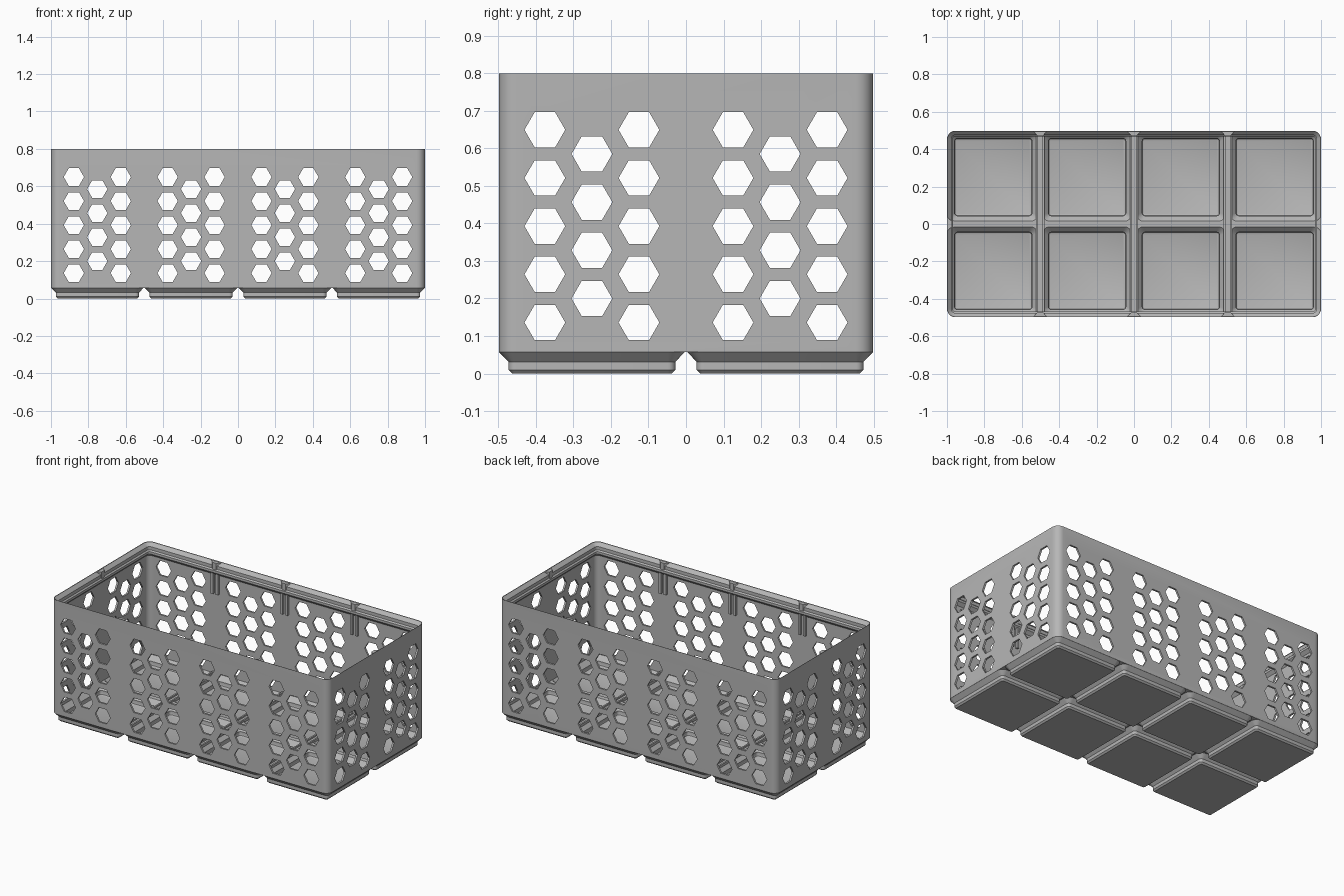
import bpy, bmesh
from math import cos, sin, pi

cube = bpy.data.objects.get("Cube")
if cube:
    bpy.data.objects.remove(cube, do_unlink=True)

grey = bpy.data.materials.new("plain grey")
grey.use_nodes = True
colour = (0.47, 0.47, 0.47, 1)
grey.diffuse_color = colour
grey.node_tree.nodes["Principled BSDF"].inputs["Base Color"].default_value = colour

HX, HY, PITCH, BASE, TOP = 1.0, 0.4985, 0.5015, 0.057, 0.8
CELLS_X = [PITCH * (i - 1.5) for i in range(4)]
CELLS_Y = [PITCH * (i - 0.5) for i in range(2)]
CELLS = [(x, y) for x in CELLS_X for y in CELLS_Y]


def finish(bm, name):
    bmesh.ops.recalc_face_normals(bm, faces=bm.faces)
    mesh = bpy.data.meshes.new(name)
    bm.to_mesh(mesh)
    bm.free()
    mesh.materials.append(grey)
    obj = bpy.data.objects.new(name, mesh)
    bpy.context.collection.objects.link(obj)
    return obj


def skin(bm, rings):
    """Join closed rings of points into a capped solid."""
    loops = [[bm.verts.new(p) for p in ring] for ring in rings]
    for a, b in zip(loops, loops[1:]):
        for i in range(len(a)):
            j = (i + 1) % len(a)
            bm.faces.new((a[i], a[j], b[j], b[i]))
    bm.faces.new(loops[0][::-1])
    bm.faces.new(loops[-1])


def rounded(cx, cy, hx, hy, r, z, steps=6):
    points = []
    for q, (sx, sy) in enumerate([(1, 1), (-1, 1), (-1, -1), (1, -1)]):
        for k in range(steps + 1):
            a = (q + k / steps) * pi / 2
            points.append((cx + sx * (hx - r) + r * cos(a),
                           cy + sy * (hy - r) + r * sin(a), z))
    return points


def cell_solids(name, profile):
    """One lofted square solid per grid cell; profile is (z, half, radius)."""
    bm = bmesh.new()
    for x, y in CELLS:
        skin(bm, [rounded(x, y, h, h, r, z) for z, h, r in profile])
    return finish(bm, name)


def tray_solid(name, profile):
    """Lofted full-size solid; profile is (z, inset, radius)."""
    bm = bmesh.new()
    skin(bm, [rounded(0, 0, HX - i, HY - i, r, z) for z, i, r in profile])
    return finish(bm, name)


def hex_cutter(name, centres, along_x):
    """Hexagonal prisms passing through both opposite walls."""
    bm = bmesh.new()
    for c in centres:
        for dc, rows, z0 in ((-0.1254, 5, 0.136), (0, 4, 0.2), (0.1254, 5, 0.136)):
            for row in range(rows):
                z = z0 + 0.1284 * row
                pts = [(c + dc + 0.0543 * cos(k * pi / 3), z + 0.0543 * sin(k * pi / 3))
                       for k in range(6)]
                skin(bm, [[(e, u, w) if along_x else (u, e, w) for u, w in pts]
                          for e in (-1.3, 1.3)])
    return finish(bm, name)


def combine(target, tool, operation):
    mod = target.modifiers.new(operation.lower(), "BOOLEAN")
    mod.operation, mod.object, mod.solver = operation, tool, "EXACT"
    bpy.ops.object.select_all(action="DESELECT")
    bpy.context.view_layer.objects.active = target
    target.select_set(True)
    bpy.ops.object.modifier_apply(modifier=mod.name)
    bpy.data.objects.remove(tool, do_unlink=True)


def box(bm, x0, x1, y0, y1, z0, z1):
    skin(bm, [[(x0, y0, z), (x1, y0, z), (x1, y1, z), (x0, y1, z)] for z in (z0, z1)])


# Outer block with a stepped foot under every cell
bin_body = tray_solid("basket_body", [(BASE, 0, 0.045), (TOP, 0, 0.045)])
combine(bin_body, cell_solids("feet", [
    (0, 0.2126, 0.0096), (0.0096, 0.2221, 0.019), (0.031, 0.2221, 0.019),
    (BASE, 0.2473, 0.044), (0.063, 0.243, 0.04)]), "UNION")

# Interior with stacking lip, then the hollow of each foot
combine(bin_body, tray_solid("cavity", [
    (0.07, 0.012, 0.033), (0.714, 0.012, 0.033), (0.733, 0.031, 0.014),
    (0.748, 0.031, 0.014), (0.756, 0.023, 0.022), (0.777, 0.023, 0.022),
    (0.798, 0.002, 0.043), (0.83, 0.002, 0.043)]), "DIFFERENCE")
combine(bin_body, cell_solids("hollows", [
    (0.014, 0.199, 0.01), (0.017, 0.205, 0.014), (0.022, 0.207, 0.016),
    (0.041, 0.207, 0.016), (0.07, 0.2355, 0.034), (0.09, 0.2355, 0.034)]), "DIFFERENCE")

# Honeycomb openings in the four walls
combine(bin_body, hex_cutter("long_wall_holes", CELLS_X, False), "DIFFERENCE")
combine(bin_body, hex_cutter("short_wall_holes", CELLS_Y, True), "DIFFERENCE")

bpy.ops.object.select_all(action="DESELECT")
bpy.context.view_layer.objects.active = bin_body
bin_body.select_set(True)
bpy.ops.object.shade_smooth_by_angle(angle=pi / 6)

# Divider guides: pairs of wall ribs and low floor rails
ribs, rails, tabs = bmesh.new(), bmesh.new(), bmesh.new()
for x in (-PITCH, 0, PITCH):
    for s in (-1, 1):
        a, b = sorted((x + s * 0.01, x + s * 0.026))
        for t in (-1, 1):
            y0, y1 = sorted((t * (HY - 0.026), t * (HY - 0.008)))
            box(ribs, a, b, y0, y1, 0.59, 0.725)
        a, b = sorted((x + s * 0.012, x + s * 0.022))
        box(rails, a, b, 0.01 - HY, HY - 0.01, 0.06, 0.08)
finish(ribs, "divider_wall_ribs")
finish(rails, "divider_floor_rails")


# Small lip tabs where neighbouring cells meet
def tab(centre, edge, side, along_x):
    pts = [(centre - 0.036, edge - 0.003), (centre + 0.036, edge - 0.003),
           (centre + 0.014, edge - 0.027), (centre - 0.014, edge - 0.027)]
    skin(tabs, [[(side * v, u, z) if along_x else (u, side * v, z) for u, v in pts]
                for z in (0.75, 0.796)])


for side in (-1, 1):
    for x in (-PITCH, 0, PITCH):
        tab(x, HY, side, False)
    tab(0, HX, side, True)
finish(tabs, "lip_tabs")
